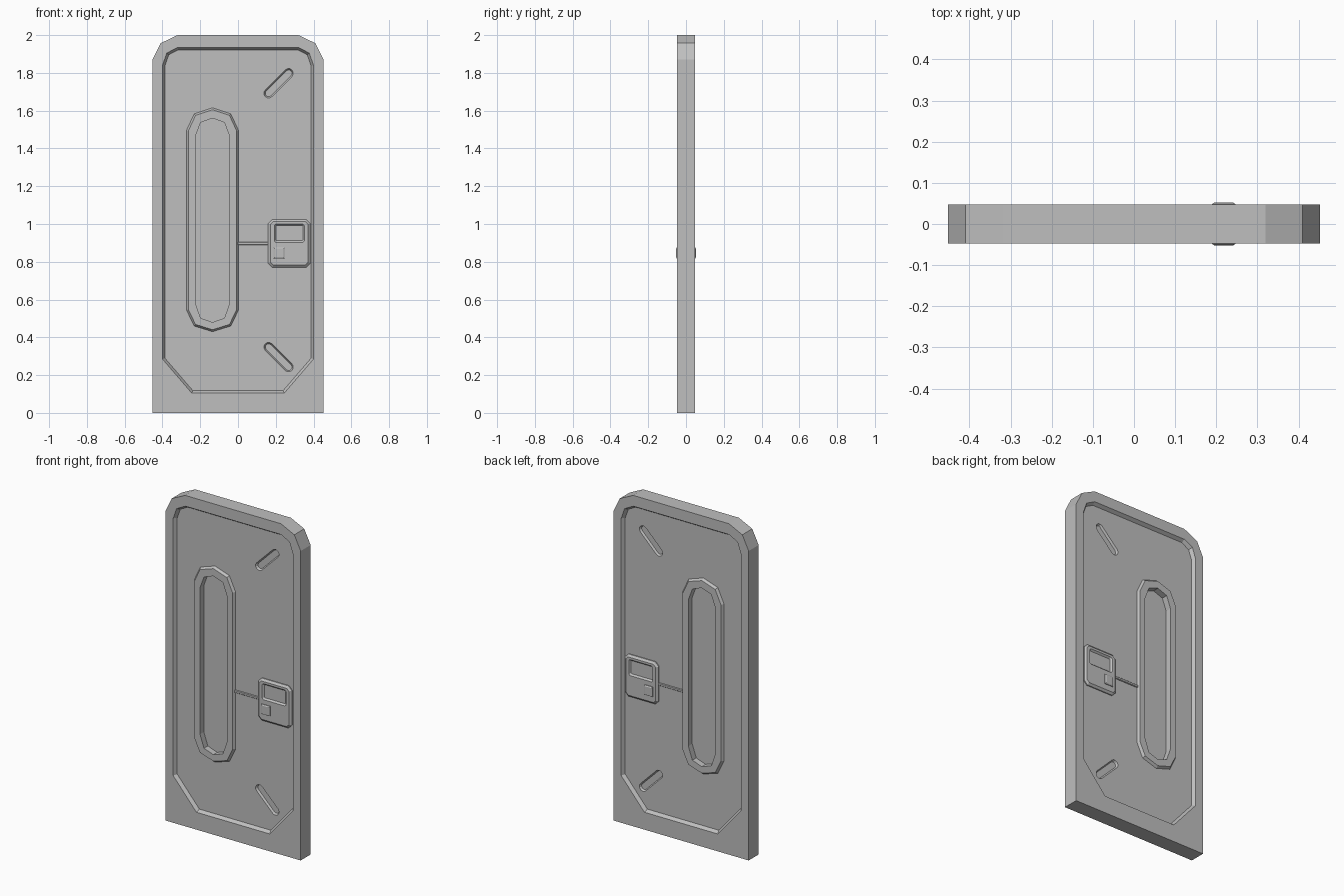
import bpy
import bmesh
from math import cos, sin, pi
from mathutils import Vector

cube = bpy.data.objects.get("Cube")
if cube:
    bpy.data.objects.remove(cube)

grey = bpy.data.materials.new("door grey")
grey.use_nodes = True
colour = (0.52, 0.52, 0.52, 1)
grey.diffuse_color = colour
grey.node_tree.nodes["Principled BSDF"].inputs["Base Color"].default_value = colour

# Depths measured outwards from the middle of the door
FACE, FLOOR, GLASS = 0.0475, 0.0275, 0.005
RIM, PANEL, BUTTON = 0.042, 0.044, 0.052


def inset(points, amount):
    """Offset a counter-clockwise outline inwards with mitred corners."""
    result = []
    for i, p in enumerate(points):
        a = (p - points[i - 1]).normalized()
        b = (points[(i + 1) % len(points)] - p).normalized()
        na, nb = Vector((-a.y, a.x)), Vector((-b.y, b.x))
        result.append(p + (na + nb) * amount / (1 + na.dot(nb)))
    return result


def mirrored(half, cx=0):
    """Complete a right-hand outline, listed from bottom to top."""
    right = [Vector((cx + x, z)) for x, z in half]
    left = [Vector((cx - x, z)) for x, z in reversed(half) if x > 0]
    return right + left


def box(x0, x1, z0, z1, c=0.0):
    """Rectangle with optional chamfered corners."""
    half, cx = (x1 - x0) / 2, (x0 + x1) / 2
    if c:
        return mirrored([(half - c, z0), (half, z0 + c), (half, z1 - c), (half - c, z1)], cx)
    return mirrored([(half, z0), (half, z1)], cx)


def capsule(cx, cz, length, radius, angle, steps=6):
    """Rounded slot outline turned by an angle."""
    d = Vector((cos(angle), sin(angle)))
    pts = []
    for end in (0, 1):
        for i in range(steps + 1):
            t = angle - pi / 2 + end * pi + pi * i / steps
            centre = Vector((cx, cz)) + d * length * (0.5 - end)
            pts.append(centre + Vector((cos(t), sin(t))) * radius)
    return pts


def loft(name, outlines, levels, sides=(-1, 1)):
    """Closed solid through (inset, depth) levels, made on each given side."""
    bm = bmesh.new()
    for outline in outlines:
        for s in sides:
            rings = [[bm.verts.new((p.x, s * y, p.y)) for p in inset(outline, a)]
                     for a, y in levels]
            for low, high in zip(rings, rings[1:]):
                for i in range(len(low)):
                    bm.faces.new((low[i - 1], low[i], high[i], high[i - 1]))
            bm.faces.new(rings[0])
            bm.faces.new(rings[-1])
    bmesh.ops.recalc_face_normals(bm, faces=bm.faces)
    mesh = bpy.data.meshes.new(name)
    bm.to_mesh(mesh)
    bm.free()
    mesh.materials.append(grey)
    obj = bpy.data.objects.new(name, mesh)
    bpy.context.collection.objects.link(obj)
    return obj


def cut(obj, *cutters):
    """Carve the cutters out of a part."""
    for cutter in cutters:
        cutter.hide_render = True
        mod = obj.modifiers.new("cut", "BOOLEAN")
        mod.operation, mod.solver, mod.object = "DIFFERENCE", "EXACT", cutter
        bpy.context.view_layer.objects.active = obj
        bpy.ops.object.modifier_apply(modifier=mod.name)


# Outlines
door_shape = mirrored([(0.4525, 0), (0.4525, 1.87), (0.41, 1.957), (0.32, 2.0)])
field_shape = mirrored([(0.245, 0.105), (0.40, 0.285), (0.40, 1.84),
                        (0.377, 1.905), (0.32, 1.935)])
rim_shape = mirrored([(0, 0.43), (0.097, 0.46), (0.138, 0.545),
                      (0.138, 1.495), (0.097, 1.583), (0, 1.615)], -0.135)
window_shape = mirrored([(0, 0.48), (0.063, 0.502), (0.09, 0.58),
                         (0.09, 1.465), (0.063, 1.537), (0, 1.56)], -0.135)
slots = [capsule(0.215, 1.745, 0.15, 0.025, pi / 4),
         capsule(0.215, 0.295, 0.15, 0.025, -pi / 4)]

# Cutters
field_cut = loft("field_cutter", [field_shape], [(0.013, FLOOR), (0, FACE), (0, 0.1)])
window_cut = loft("window_cutter", [window_shape], [(0, GLASS), (0, 0.1)])
slot_cut = loft("slot_cutter", slots, [(0.007, FLOOR - 0.012), (0, FLOOR), (0, 0.1)])
screen_cut = loft("screen_cutter", [box(0.192, 0.352, 0.903, 1.0, 0.008)],
                  [(0.009, PANEL - 0.01), (0, PANEL), (0, 0.1)])

# Door slab with recessed fields, window wells and slots
door = loft("door_slab", [door_shape], [(0, -FACE), (0, FACE)], (1,))
cut(door, field_cut, window_cut, slot_cut)

# Raised rim around the window
rim = loft("window_rim", [rim_shape], [(0, FLOOR - 0.001), (0, FLOOR), (0.01, RIM)])
cut(rim, window_cut)

# Lock panel with a sunken screen and a raised button
panel = loft("lock_panel", [box(0.16, 0.383, 0.77, 1.025, 0.022)],
             [(0, FLOOR - 0.001), (0, FLOOR + 0.006), (0.012, PANEL)])
cut(panel, screen_cut)
loft("lock_button", [box(0.189, 0.247, 0.816, 0.876)],
     [(0, PANEL - 0.001), (0, BUTTON - 0.004), (0.006, BUTTON)])

# Thin conduit joining the rim to the panel
loft("conduit", [box(-0.005, 0.165, 0.888, 0.904)],
     [(0, FLOOR - 0.001), (0, FLOOR + 0.003), (0.003, FLOOR + 0.006)])

for cutter in (field_cut, window_cut, slot_cut, screen_cut):
    bpy.data.objects.remove(cutter)
